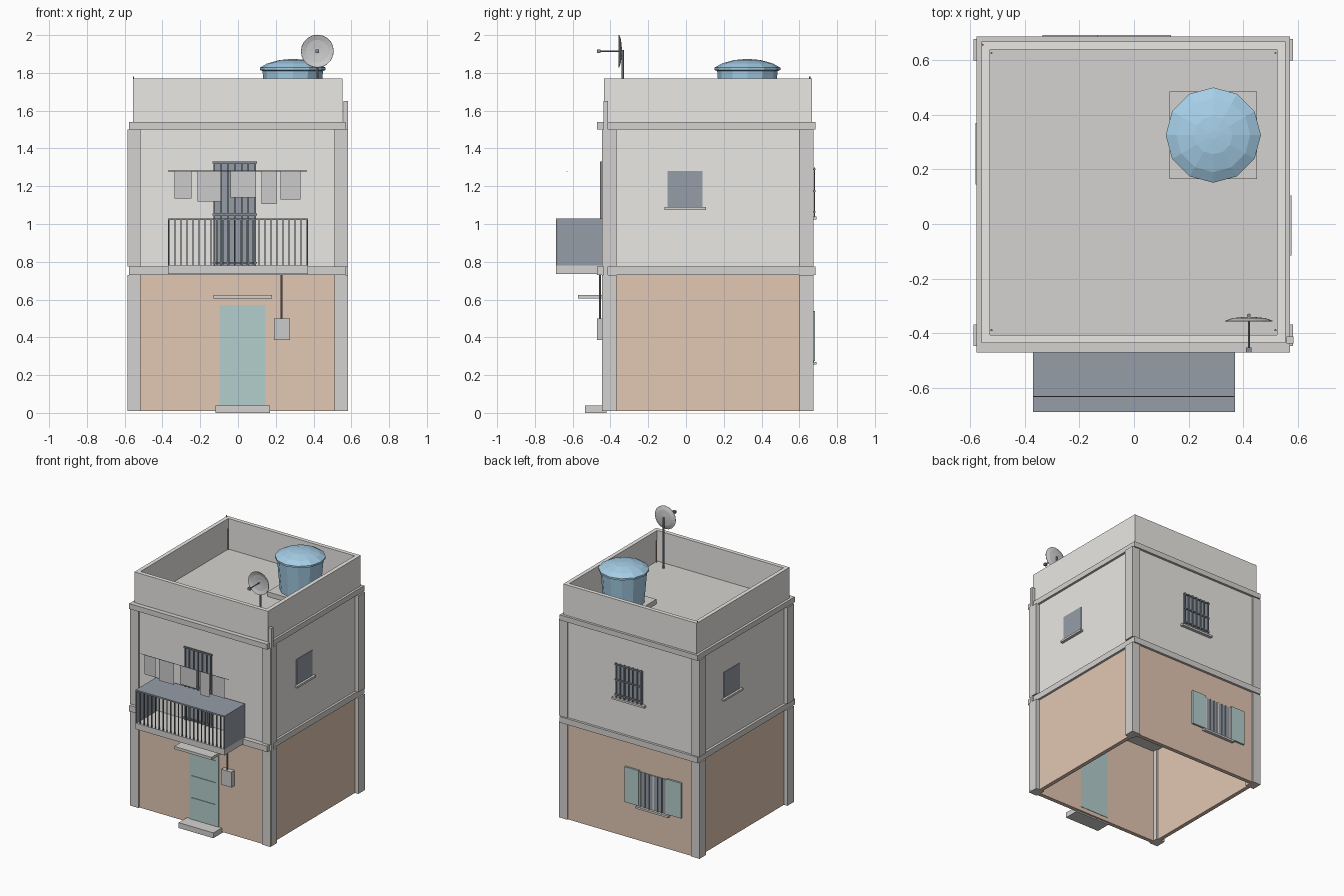
import bpy, bmesh, math
from mathutils import Matrix, Vector

if "Cube" in bpy.data.objects:
    bpy.data.objects.remove(bpy.data.objects["Cube"])

def mat(name, r, g, b):
    m = bpy.data.materials.new(name)
    m.diffuse_color = (r, g, b, 1)
    m.use_nodes = True
    m.node_tree.nodes["Principled BSDF"].inputs["Base Color"].default_value = m.diffuse_color
    return m

PLASTER = mat("plaster", .82, .81, .78)
CONCRETE = mat("concrete", .66, .65, .63)
BRICK = mat("terracotta", .76, .57, .45)
TEAL = mat("teal_paint", .45, .62, .61)
DARK = mat("dark_glass", .30, .34, .39)
IRON = mat("iron", .24, .26, .29)
BLUE = mat("tank_blue", .38, .62, .80)
RUST = mat("rust", .35, .24, .18)
WHITE = mat("off_white", .84, .84, .83)

def finish(name, bm, m):
    me = bpy.data.meshes.new(name)
    bmesh.ops.recalc_face_normals(bm, faces=bm.faces)
    bm.to_mesh(me)
    bm.free()
    me.materials.append(m)
    ob = bpy.data.objects.new(name, me)
    bpy.context.collection.objects.link(ob)
    return ob

def boxes(name, m, items):
    """One object from boxes given as (x0, x1, y0, y1, z0, z1)."""
    bm = bmesh.new()
    for x0, x1, y0, y1, z0, z1 in items:
        M = Matrix.Translation(((x0+x1)/2, (y0+y1)/2, (z0+z1)/2)) @ Matrix.Diagonal((x1-x0, y1-y0, z1-z0, 1))
        bmesh.ops.create_cube(bm, size=1, matrix=M)
    return finish(name, bm, m)

def rods(name, m, segs, r, sides=6):
    """Thin cylinders between point pairs."""
    bm = bmesh.new()
    for a, b in segs:
        a, b = Vector(a), Vector(b)
        M = Matrix.Translation((a+b)/2) @ (b-a).to_track_quat('Z', 'Y').to_matrix().to_4x4()
        bmesh.ops.create_cone(bm, cap_ends=True, segments=sides, radius1=r, radius2=r, depth=(b-a).length, matrix=M)
    return finish(name, bm, m)

def lathe(name, m, profile, sides, matrix):
    """Revolve (radius, height) points; the ends are closed."""
    bm = bmesh.new()
    rings = [[bm.verts.new((r*math.cos(2*math.pi*i/sides), r*math.sin(2*math.pi*i/sides), z))
              for i in range(sides)] for r, z in profile]
    for a, b in zip(rings, rings[1:]):
        for i in range(sides):
            j = (i+1) % sides
            bm.faces.new((a[i], a[j], b[j], b[i]))
    bm.faces.new(rings[0][::-1])
    bm.faces.new(rings[-1])
    bm.transform(matrix)
    return finish(name, bm, m)

# Shell: four thin walls per storey, open underneath
X0, X1, Y0, Y1, T = -.557, .553, -.435, .668, .03
def walls(name, m, z0, z1):
    boxes(name, m, [(X0, X1, Y0, Y0+T, z0, z1), (X0, X1, Y1-T, Y1, z0, z1),
                    (X0, X0+T, Y0+T, Y1-T, z0, z1), (X1-T, X1, Y0+T, Y1-T, z0, z1)])
walls("ground_walls", BRICK, .01, .73)
walls("upper_walls", PLASTER, .775, 1.50)
walls("parapet", PLASTER, 1.54, 1.77)

# Floor slabs and corner columns
for name, z0, z1 in (("first_floor_slab", .73, .775), ("roof_slab", 1.50, 1.54)):
    boxes(name, CONCRETE, [(-.576, .57, -.47, .686, z0, z1)])
for name, z0, z1 in (("ground_columns", .01, .73), ("upper_columns", .775, 1.50)):
    boxes(name, CONCRETE, [(x, x+.07, y, y+.078, z0, z1) for x in (-.586, .512) for y in (-.446, .598)])

# Front door with panels, step, canopy
boxes("front_door", TEAL, [(-.097, .145, -.44, -.402, .04, .57)])
boxes("door_panels", TEAL, [(-.075, .123, -.445, -.438, z, z+.145) for z in (.06, .225, .39)])
boxes("door_step", CONCRETE, [(-.12, .17, -.535, -.42, 0, .04)])
boxes("door_canopy", CONCRETE, [(-.13, .18, -.572, -.43, .605, .625)])

# Electric meter and its conduit
boxes("meter_box", WHITE, [(.19, .275, -.472, -.43, .385, .50)])
rods("meter_conduit", IRON, [((.23, -.455, .50), (.23, -.455, .735))], .005)

# Balcony
BX, BY = .37, -.688
boxes("balcony_slab", CONCRETE, [(-BX, BX, BY, -.44, .735, .78)])
boxes("balcony_balusters", IRON, [(x-.003, x+.003, BY, BY+.008, .78, 1.02)
      for x in [-BX+.004+i*(2*BX-.008)/23 for i in range(24)]])
boxes("balcony_top", DARK, [(-BX, BX, BY, -.445, 1.02, 1.03)])
boxes("balcony_sides", DARK, [(-BX, -BX+.006, BY+.008, -.445, .78, 1.02), (BX-.006, BX, BY+.008, -.445, .78, 1.02)])

# Balcony door with grille
boxes("balcony_door", DARK, [(-.125, -.018, -.442, -.402, .775, 1.32), (-.012, .09, -.442, -.402, .775, 1.32)])
boxes("balcony_door_grille", IRON, [(x-.004, x+.004, -.454, -.446, .78, 1.325) for x in [-.125+i*.036 for i in range(7)]]
      + [(-.135, .10, -.456, -.446, z, z+.01) for z in (.79, 1.045, 1.32)])

# Clothes line
rods("clothes_line", IRON, [((-.37, -.63, 1.28), (.365, -.63, 1.28))], .002)
boxes("hanging_clothes", WHITE, [(a, b, -.631, -.629, z, 1.28) for a, b, z in
      ((-.335, -.245, 1.135), (-.215, -.09, 1.12), (-.04, .095, 1.14), (.125, .205, 1.105), (.225, .33, 1.13))])

# Side windows with sills
boxes("right_window", DARK, [(.515, .558, -.098, .087, 1.09, 1.28)])
boxes("right_window_sill", CONCRETE, [(.54, .575, -.115, .105, 1.075, 1.09)])
boxes("left_window", DARK, [(-.562, -.52, .163, .35, 1.09, 1.28)])
boxes("left_window_sill", CONCRETE, [(-.579, -.54, .145, .37, 1.075, 1.09)])

# Back windows: upper one barred, lower one with shutters
def back_window(name, cx, z0, z1):
    boxes(name, DARK, [(cx-.11, cx+.11, .63, .672, z0, z1)])
    boxes(name + "_sill", CONCRETE, [(cx-.135, cx+.135, .65, .691, z0-.015, z0)])
back_window("back_upper_window", 0, 1.04, 1.29)
boxes("back_upper_grille", IRON, [(x-.004, x+.004, .677, .684, 1.04, 1.30) for x in [-.105+i*.035 for i in range(7)]]
      + [(-.115, .115, .676, .685, z, z+.009) for z in (1.06, 1.17, 1.285)])
back_window("back_lower_window", -.20, .27, .53)
boxes("back_lower_frame", CONCRETE, [(x-.006, x+.006, .666, .677, .27, .53) for x in (-.31, -.20, -.09)])
boxes("back_lower_bars", IRON, [(x-.003, x+.003, .671, .678, .27, .53) for x in (-.27, -.235, -.165, -.13)])
boxes("back_shutters", TEAL, [(-.435, -.316, .664, .682, .275, .54), (-.084, .035, .664, .682, .275, .54)])

# Drainpipe on the front right corner
boxes("drainpipe", CONCRETE, [(.558, .583, -.437, -.412, .02, 1.65)])

# Water tank on its plinth
boxes("tank_plinth", CONCRETE, [(.13, .45, .165, .485, 1.54, 1.575)])
lathe("water_tank", BLUE, [(.14, 1.575), (.16, 1.81), (.174, 1.815), (.174, 1.828), (.135, 1.85), (.07, 1.868), (.015, 1.873)],
      12, Matrix.Translation((.29, .325, 0)))

# Satellite dish facing the front
lathe("dish", WHITE, [(.02, .0), (.06, .004), (.087, .014), (.086, .017), (.06, .008), (.02, .004)],
      20, Matrix.Translation((.42, -.34, 1.915)) @ Matrix.Rotation(math.pi/2, 4, 'X'))
rods("dish_pole", IRON, [((.42, -.334, 1.54), (.42, -.334, 1.92))], .007)
rods("dish_arm", IRON, [((.42, -.34, 1.915), (.42, -.46, 1.915))], .004)
boxes("dish_receiver", IRON, [(.41, .43, -.47, -.452, 1.905, 1.925)])

# Bare reinforcing rods at the roof corners
rods("roof_rebar", RUST, [((x, y, 1.54), (x, y, 1.70)) for x in (-.521, .517) for y in (-.388, .625)], .004)
rods("corner_rebar", RUST, [((-.553, .655, 1.54), (-.553, .655, 1.78))], .004)
